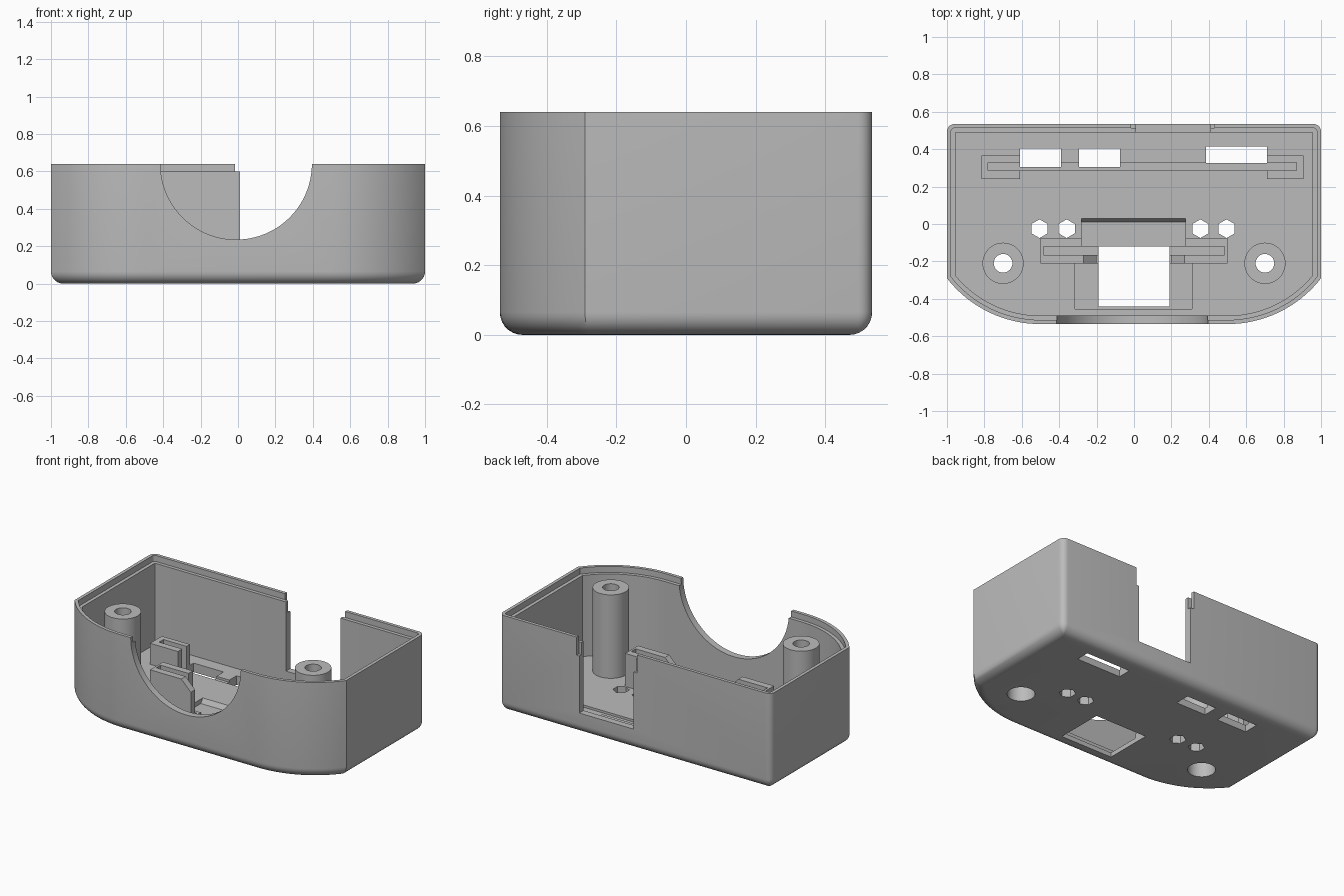
import bpy, bmesh, math
from mathutils import Vector

cube = bpy.data.objects.get("Cube")
if cube:
    bpy.data.objects.remove(cube, do_unlink=True)

GREY = (0.5, 0.5, 0.5, 1)
mat = bpy.data.materials.new("plain_grey_plastic")
mat.use_nodes = True
mat.diffuse_color = GREY
mat.node_tree.nodes["Principled BSDF"].inputs["Base Color"].default_value = GREY


def loft(name, rings):
    """Join closed rings of equal length into a capped solid."""
    bm = bmesh.new()
    loops = [[bm.verts.new(p) for p in ring] for ring in rings]
    n = len(loops[0])
    for a, b in zip(loops, loops[1:]):
        for i in range(n):
            j = (i + 1) % n
            bm.faces.new((a[i], a[j], b[j], b[i]))
    bm.faces.new(loops[0][::-1])
    bm.faces.new(loops[-1])
    bmesh.ops.recalc_face_normals(bm, faces=bm.faces)
    mesh = bpy.data.meshes.new(name)
    bm.to_mesh(mesh)
    bm.free()
    ob = bpy.data.objects.new(name, mesh)
    bpy.context.collection.objects.link(ob)
    mesh.materials.append(mat)
    return ob


def prism(name, pts, lo, hi, axis="z"):
    """Extrude a flat outline along one axis."""
    place = {"x": lambda a, b, t: Vector((t, a, b)),
             "y": lambda a, b, t: Vector((a, t, b)),
             "z": lambda a, b, t: Vector((a, b, t))}[axis]
    return loft(name, [[place(a, b, t) for a, b in pts] for t in (lo, hi)])


def box(name, x0, x1, y0, y1, z0, z1):
    return prism(name, [(x0, y0), (x1, y0), (x1, y1), (x0, y1)], z0, z1)


def circle(cx, cy, r, n):
    turn = math.tau / n
    return [(cx + r * math.sin(i * turn), cy + r * math.cos(i * turn)) for i in range(n)]


def cut(ob, cutters):
    bpy.context.view_layer.objects.active = ob
    for c in cutters:
        c.hide_render = True
        mod = ob.modifiers.new("cut", "BOOLEAN")
        mod.operation = "DIFFERENCE"
        mod.solver = "EXACT"
        mod.object = c
        bpy.ops.object.modifier_apply(modifier=mod.name)


def outline(d, z):
    """Case plan inset by d: square back corners, bowed front corners."""
    w, back, r = 1 - d, 0.535 - d, 0.633 - d
    c = max(0.04 - d, 0.004)
    half = []
    end = math.acos((w - 0.5) / r)
    for i in range(17):
        a = math.pi / 2 + (end - math.pi / 2) * i / 16
        half.append((0.5 + r * math.cos(a), 0.098 - r * math.sin(a)))
    for i in range(6):
        a = math.pi / 2 * i / 5
        half.append((w - c + c * math.cos(a), back - c + c * math.sin(a)))
    full = half + [(-x, y) for x, y in reversed(half)]
    return [Vector((x, y, z)) for x, y in full]


# Case shell: rounded bottom edge, stepped rim, hollow inside
TOP, FLOOR, R = 0.64, 0.06, 0.065
rings = []
for i in range(8):
    a = math.pi / 2 * i / 7
    rings.append(outline(R * (1 - math.sin(a)), R * (1 - math.cos(a))))
rings += [outline(0, TOP), outline(0.022, TOP), outline(0.022, 0.6),
          outline(0.045, 0.6), outline(0.045, FLOOR)]
shell = loft("case_shell", rings)

# Openings in the walls
wall_cuts = [
    prism("front_round_cut", circle(-0.01, TOP, 0.405, 96), -0.7, -0.4, "y"),
    box("back_notch_cut", 0.01, 0.41, 0.4, 0.7, 0.14, 0.8),
    box("back_notch_rebate", -0.015, 0.43, 0.513, 0.7, 0.52, 0.8),
]

# Openings in the floor
floor_cuts = [
    box("window_cut", -0.19, 0.19, -0.44, -0.12, -0.1, 0.2),
    box("window_pocket", -0.315, 0.31, -0.455, -0.212, 0.03, 0.2),
    box("port_cut_a", -0.61, -0.39, 0.305, 0.405, -0.1, 0.15),
    box("port_cut_b", -0.295, -0.075, 0.305, 0.405, -0.1, 0.15),
    box("port_cut_c", 0.385, 0.71, 0.325, 0.415, -0.1, 0.15),
]
for x in (-0.505, -0.36, 0.355, 0.495):
    floor_cuts.append(prism("hex_cut", circle(x, -0.025, 0.05, 6), -0.1, 0.2))

# Grooves and recess shared by the floor and the card holders
recess = prism("recess_cut", [(-0.12, 0.03), (0.01, 0.03), (0.03, 0.061),
                              (0.03, 0.5), (-0.12, 0.5)], -0.28, 0.275, "x")
back_slot = box("back_slot_cut", -0.78, 0.87, 0.285, 0.33, 0.045, 0.5)
front_slots = {s: box("front_slot_cut", min(s * 0.19, s * 0.485), max(s * 0.19, s * 0.485),
                      -0.165, -0.12, 0.045, 0.5) for s in (-1, 1)}

parts = [shell]
cutters = wall_cuts + floor_cuts + [recess, back_slot] + list(front_slots.values())

# Screw posts, bored from both ends
for s, side in ((-1, "right"), (1, "left")):
    x, y = s * 0.7, -0.21
    post = prism(side + "_screw_post", circle(x, y, 0.11, 48), 0.05, 0.615)
    bore = prism("bore_cut", circle(x, y, 0.05, 32), 0.3, 0.8)
    counterbore = prism("counterbore_cut", circle(x, y, 0.083, 40), -0.1, 0.5)
    cut(post, [bore, counterbore])
    cutters += [counterbore]
    wall_cuts.append(bore)
    parts.append(post)

    # Front card holder with a sloped inner end
    profile = [(0.5, 0.05), (0.5, 0.28), (0.27, 0.28), (0.2, 0.21), (0.2, 0.05)]
    holder = prism(side + "_front_card_holder", [(s * a, b) for a, b in profile],
                   -0.21, -0.075, "y")
    cut(holder, [front_slots[s], recess])
    parts.append(holder)

# Back card holders
for name, x0, x1 in (("right", -0.815, -0.61), ("left", 0.71, 0.905)):
    holder = box(name + "_back_card_holder", x0, x1, 0.24, 0.365, 0.05, 0.2)
    cut(holder, [back_slot])
    parts.append(holder)

cut(shell, cutters)
for c in set(cutters + wall_cuts):
    bpy.data.objects.remove(c, do_unlink=True)

# Smooth rounded areas, keep edges crisp
bpy.ops.object.select_all(action="DESELECT")
for ob in parts:
    ob.select_set(True)
bpy.context.view_layer.objects.active = shell
bpy.ops.object.shade_smooth_by_angle(angle=math.radians(30))
